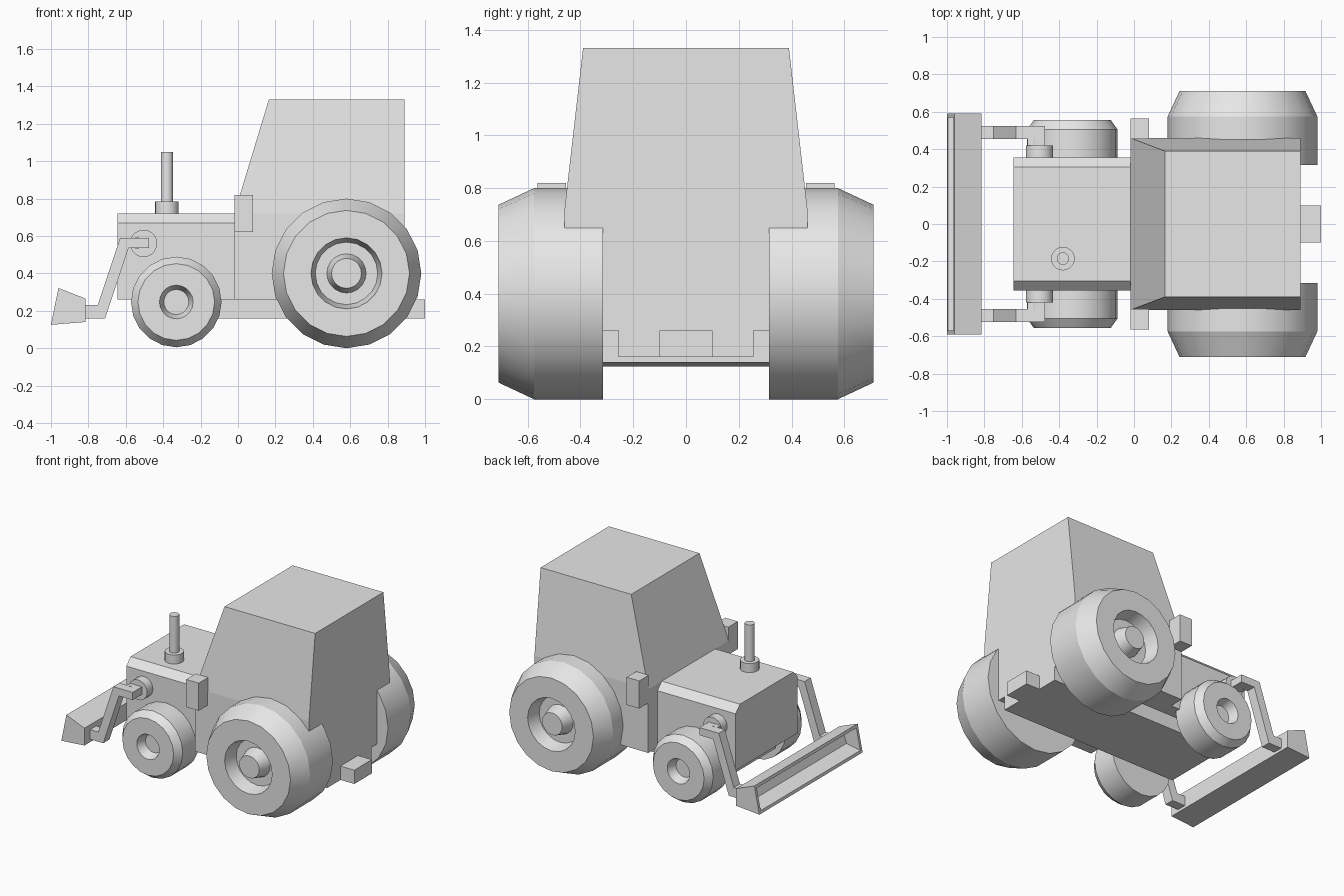
import bpy, bmesh, math
from mathutils import Vector

cube = bpy.data.objects.get("Cube")
if cube:
    bpy.data.objects.remove(cube, do_unlink=True)

# Single plain grey finish
grey = bpy.data.materials.new("plain_grey")
grey.use_nodes = True
grey.diffuse_color = (0.8, 0.8, 0.8, 1)
grey.node_tree.nodes["Principled BSDF"].inputs["Base Color"].default_value = (0.8, 0.8, 0.8, 1)


def finish(name, bm, smooth=False):
    bmesh.ops.recalc_face_normals(bm, faces=bm.faces)
    mesh = bpy.data.meshes.new(name)
    bm.to_mesh(mesh)
    bm.free()
    mesh.materials.append(grey)
    obj = bpy.data.objects.new(name, mesh)
    bpy.context.collection.objects.link(obj)
    if smooth:
        bpy.ops.object.select_all(action='DESELECT')
        obj.select_set(True)
        bpy.context.view_layer.objects.active = obj
        bpy.ops.object.shade_smooth_by_angle(angle=math.radians(20))
    return obj


def prism(points, axis, start, end):
    """Extrude a closed outline along x or y."""
    bm = bmesh.new()
    place = (lambda a, b: (a, start, b)) if axis == 'Y' else (lambda a, b: (start, a, b))
    face = bm.faces.new([bm.verts.new(place(a, b)) for a, b in points])
    new = bmesh.ops.extrude_face_region(bm, geom=[face])["geom"]
    shift = Vector((0, end - start, 0) if axis == 'Y' else (end - start, 0, 0))
    bmesh.ops.translate(bm, verts=[g for g in new if isinstance(g, bmesh.types.BMVert)], vec=shift)
    return bm


def box(name, x, y, z):
    outline = [(x[0], z[0]), (x[1], z[0]), (x[1], z[1]), (x[0], z[1])]
    return finish(name, prism(outline, 'Y', *y))


def lathe(name, profile, centre, axis, sides=20):
    """Revolve (radius, offset) points around the given axis direction."""
    bm = bmesh.new()
    turn = Vector((0, 0, 1)).rotation_difference(Vector(axis))
    rings = []
    for r, h in profile:
        rings.append([bm.verts.new(Vector(centre) + turn @ Vector(
            (r * math.cos(math.tau * i / sides), r * math.sin(math.tau * i / sides), h)))
            for i in range(sides)])
    for a, b in zip(rings, rings[1:]):
        for i in range(sides):
            j = (i + 1) % sides
            bm.faces.new((a[i], a[j], b[j], b[i]))
    bm.faces.new(rings[0])
    bm.faces.new(rings[-1])
    return finish(name, bm, True)


# Cab: wide body tapering to the roof
cab = prism([(-0.02, 0.26), (0.89, 0.26), (0.89, 0.72), (0.89, 1.33), (0.165, 1.33), (-0.02, 0.72)],
            'Y', -0.46, 0.46)
bmesh.ops.connect_verts(cab, verts=[v for v in cab.verts if abs(v.co.z - 0.72) < 0.01 and v.co.y < 0])
bmesh.ops.connect_verts(cab, verts=[v for v in cab.verts if abs(v.co.z - 0.72) < 0.01 and v.co.y > 0])
for v in cab.verts:
    if v.co.z > 1:
        v.co.y *= 0.39 / 0.46
finish("cab", cab)

# Hood with chamfered top edges
finish("hood", prism([(-0.355, 0.26), (0.355, 0.26), (0.355, 0.67), (0.305, 0.72),
                      (-0.305, 0.72), (-0.355, 0.67)], 'X', -0.645, -0.02))

# Chassis and rear hitch
box("chassis", (-0.54, 0.89), (-0.255, 0.255), (0.16, 0.265))
box("rear_hitch", (0.88, 1.0), (-0.1, 0.1), (0.16, 0.26))

# Exhaust stack
lathe("exhaust", [(0.063, 0), (0.063, 0.065), (0.033, 0.065), (0.033, 0.33)],
      (-0.38, -0.185, 0.72), (0, 0, 1))

# Paired parts
arm_outline = [(-0.475, 0.59), (-0.63, 0.59), (-0.75, 0.23), (-0.82, 0.23),
               (-0.82, 0.16), (-0.71, 0.16), (-0.585, 0.535), (-0.475, 0.535)]
rear_tyre = [(0.4, 0.315), (0.4, 0.575), (0.337, 0.71), (0.19, 0.71), (0.167, 0.61),
             (0.105, 0.61), (0.08, 0.7)]
front_tyre = [(0.242, 0.32), (0.242, 0.505), (0.205, 0.557), (0.09, 0.557), (0.067, 0.49)]
for side, s in (("right", -1), ("left", 1)):
    out = (0, s, 0)
    lathe("rear_wheel_" + side, rear_tyre, (0.58, 0, 0.4), out)
    lathe("front_wheel_" + side, front_tyre, (-0.33, 0, 0.247), out)
    lathe("arm_pivot_" + side, [(0.073, 0.34), (0.073, 0.42)], (-0.505, 0, 0.56), out)
    lathe("arm_pin_" + side, [(0.03, 0.41), (0.03, 0.46)], (-0.54, 0, 0.5625), out)
    box("arm_link_" + side, (-0.57, -0.475), (s * 0.41, s * 0.455), (0.535, 0.59))
    finish("loader_arm_" + side, prism(arm_outline, 'Y', s * 0.455, s * 0.525))
    box("side_mirror_" + side, (-0.02, 0.08), (s * 0.455, s * 0.563), (0.62, 0.82))

# Loader bucket with hollow front
bucket = prism([(-1.0, 0.125), (-0.815, 0.14), (-0.815, 0.265), (-0.96, 0.322)], 'Y', -0.59, 0.59)
bmesh.ops.recalc_face_normals(bucket, faces=bucket.faces)
mouth = min(bucket.faces, key=lambda f: f.calc_center_median().x)
bmesh.ops.inset_region(bucket, faces=[mouth], thickness=0.03)
hollow = bmesh.ops.extrude_face_region(bucket, geom=[mouth])["geom"]
inner = [g for g in hollow if isinstance(g, bmesh.types.BMVert)]
if mouth.is_valid:
    bmesh.ops.delete(bucket, geom=[mouth], context='FACES_ONLY')
bmesh.ops.translate(bucket, verts=inner, vec=(0.11, 0, 0))
for v in inner:
    v.co.z = 0.2 + (v.co.z - 0.2) * 0.6
finish("loader_bucket", bucket)
